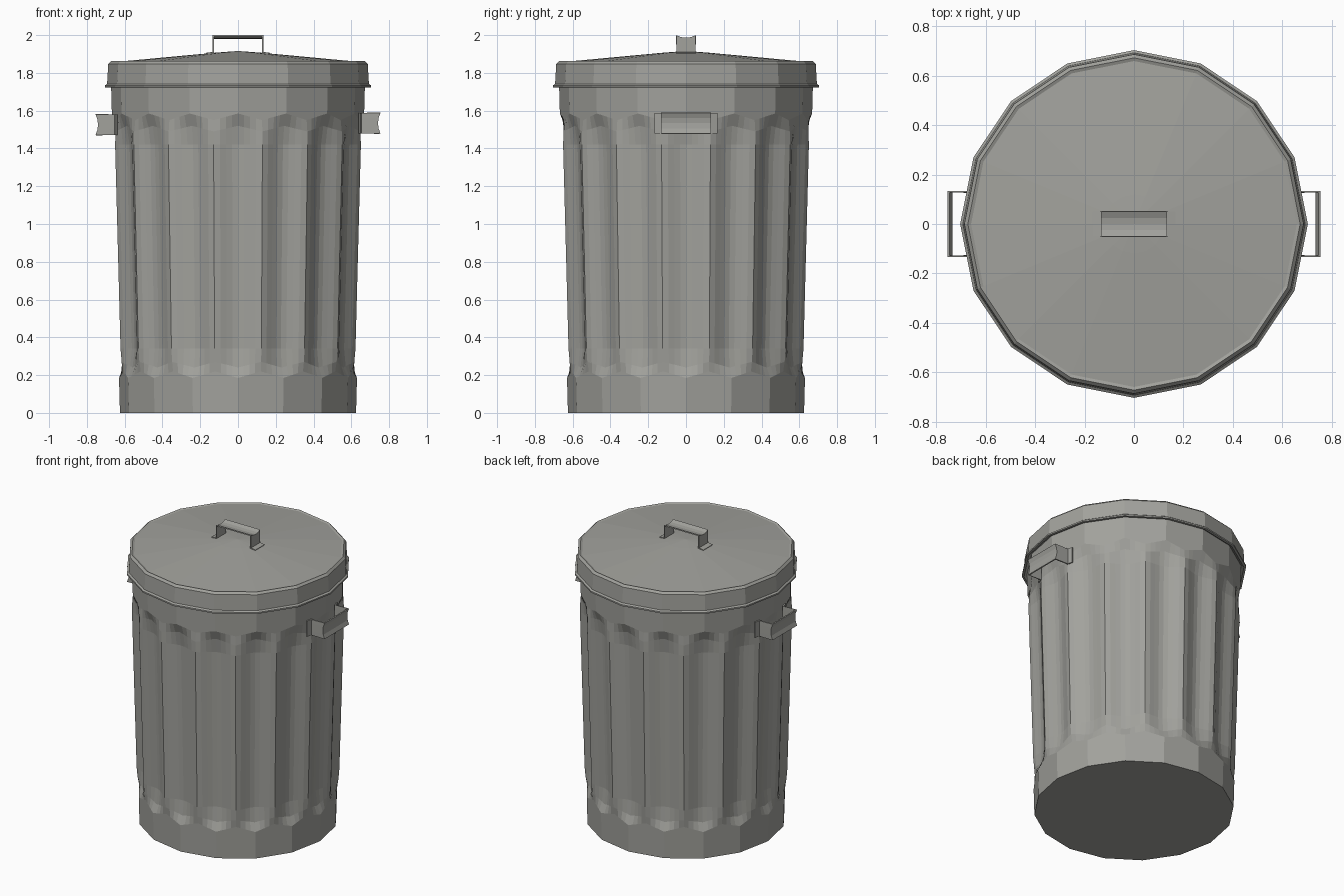
import bpy, bmesh, math

if "Cube" in bpy.data.objects:
    bpy.data.objects.remove(bpy.data.objects["Cube"])

SIDES = 16
HALF = math.pi / SIDES

metal = bpy.data.materials.new("galvanised grey")
metal.diffuse_color = (0.36, 0.36, 0.335, 1)
metal.use_nodes = True
metal.node_tree.nodes["Principled BSDF"].inputs["Base Color"].default_value = metal.diffuse_color


def finish(name, bm):
    bmesh.ops.recalc_face_normals(bm, faces=bm.faces[:])
    me = bpy.data.meshes.new(name)
    bm.to_mesh(me)
    bm.free()
    me.materials.append(metal)
    ob = bpy.data.objects.new(name, me)
    bpy.context.collection.objects.link(ob)
    return ob


def bridge(bm, rows):
    # join closed rings of equal length
    for a, b in zip(rows, rows[1:]):
        n = len(a)
        for i in range(n):
            j = (i + 1) % n
            bm.faces.new((a[i], a[j], b[j], b[i]))


# can body: 16-sided bands at top and bottom, arched flutes between them
def can_body():
    bm = bmesh.new()
    per = 8
    # height, arch shift towards the ridges, flute strength
    levels = [(0, 0, 0), (0.185, 0.035, 0), (0.24, 0.03, 0.65), (0.34, 0, 1),
              (1.42, 0, 1), (1.52, -0.03, 0.65), (1.585, -0.035, 0), (1.80, 0, 0)]
    rows = []
    for z0, arch, k in levels:
        row = []
        for i in range(SIDES * per):
            a = 2 * math.pi * i / (SIDES * per)
            off = (a + HALF) % (2 * HALF) - HALF      # angle from nearest corner
            t = abs(off) / HALF
            z = z0 + arch * t
            big = 0.625 + 0.027 * z
            flat = big * math.cos(HALF) / math.cos(HALF - abs(off))
            flute = big - 0.042 * math.cos(t * math.pi / 2) ** 1.4
            r = flat * (1 - k) + flute * k
            row.append(bm.verts.new((r * math.cos(a), r * math.sin(a), z)))
        rows.append(row)
    bridge(bm, rows)
    bm.faces.new(rows[0][::-1])
    return finish("can_body", bm)


# lid: shallow cone with a deep rim and a rolled lip
def lid():
    bm = bmesh.new()
    profile = [(0.655, 1.745), (0.69, 1.722), (0.704, 1.724), (0.704, 1.734),
               (0.693, 1.742), (0.687, 1.848), (0.673, 1.862), (0.66, 1.857),
               (0.12, 1.907)]
    rows = [[bm.verts.new((r * math.cos(2 * HALF * i), r * math.sin(2 * HALF * i), z))
             for i in range(SIDES)] for r, z in profile]
    bridge(bm, rows)
    tip = bm.verts.new((0, 0, 1.916))
    for i in range(SIDES):
        bm.faces.new((rows[-1][i], rows[-1][(i + 1) % SIDES], tip))
    return finish("lid", bm)


# bent strap handle with feet; the grip is dished across its width
def strap(name, path, width, place):
    bm = bmesh.new()
    rows = []
    for n, (u, v) in enumerate(path):
        row = []
        for s in (-1, -0.5, 0, 0.5, 1):
            grip = n in (2, 3)
            lift = 0.013 * s * s if grip else 0
            w = s * width / 2 * (1 if grip else 0.96)
            row.append(bm.verts.new(place(u, v + lift, w)))
        rows.append(row)
    for a, b in zip(rows, rows[1:]):
        for i in range(4):
            bm.faces.new((a[i], a[i + 1], b[i + 1], b[i]))
    ob = finish(name, bm)
    mod = ob.modifiers.new("thickness", "SOLIDIFY")
    mod.thickness = 0.009
    mod.offset = 0
    return ob


can_body()
lid()
strap("lid_handle",
      [(-0.168, 1.902), (-0.131, 1.908), (-0.131, 1.983),
       (0.131, 1.983), (0.131, 1.908), (0.168, 1.902)],
      0.104, lambda u, v, w: (u, w, v))
for side, label in ((-1, "left"), (1, "right")):
    strap(label + "_side_handle",
          [(-0.166, 0.641), (-0.13, 0.65), (-0.13, 0.738),
           (0.13, 0.738), (0.13, 0.65), (0.166, 0.641)],
          0.112, lambda u, v, w, s=side: (s * v, u, 1.53 + w + 0.004 * s))
